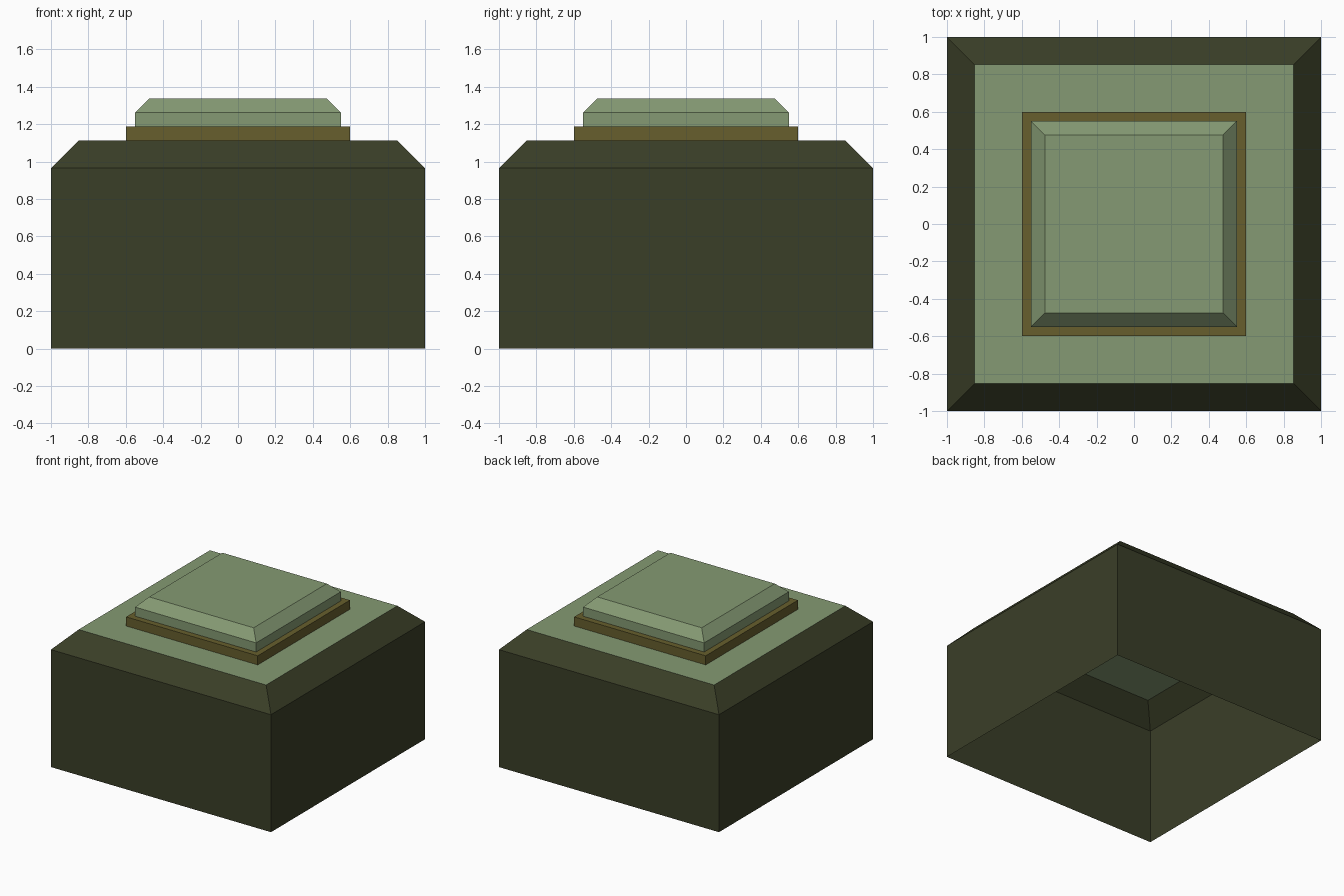
import bpy, bmesh

if "Cube" in bpy.data.objects:
    bpy.data.objects.remove(bpy.data.objects["Cube"])


def material(name, rgb):
    # convert 0-255 display values to linear
    lin = [((c / 255 + 0.055) / 1.055) ** 2.4 for c in rgb]
    mat = bpy.data.materials.new(name)
    mat.diffuse_color = (*lin, 1.0)
    mat.use_nodes = True
    mat.node_tree.nodes["Principled BSDF"].inputs["Base Color"].default_value = mat.diffuse_color
    return mat


dark_olive = material("dark olive", (58, 62, 39))
sage_green = material("sage green", (133, 154, 115))
bronze = material("bronze", (103, 95, 45))


def square_stack(name, levels, side_mat, top_mat):
    """Open-bottomed shell through square (half_width, z) levels, capped on top."""
    bm = bmesh.new()
    rings = [[bm.verts.new((sx * h, sy * h, z))
              for sx, sy in ((-1, -1), (1, -1), (1, 1), (-1, 1))]
             for h, z in levels]
    for low, high in zip(rings, rings[1:]):
        for i in range(4):
            j = (i + 1) % 4
            bm.faces.new((low[i], low[j], high[j], high[i]))
    bm.faces.new(rings[-1]).material_index = 1
    mesh = bpy.data.meshes.new(name)
    bm.to_mesh(mesh)
    bm.free()
    mesh.materials.append(side_mat)
    mesh.materials.append(top_mat)
    obj = bpy.data.objects.new(name, mesh)
    bpy.context.collection.objects.link(obj)
    return obj


# Hollow base with a chamfered rim and a green deck
square_stack("base", [(1.0, 0.0), (1.0, 0.965), (0.852, 1.113)],
             dark_olive, sage_green)

# Low trim plate under the button
square_stack("trim_plate", [(0.598, 1.113), (0.598, 1.188)], bronze, bronze)

# Chamfered button
square_stack("button", [(0.55, 1.188), (0.55, 1.263), (0.475, 1.338)],
             sage_green, sage_green)
